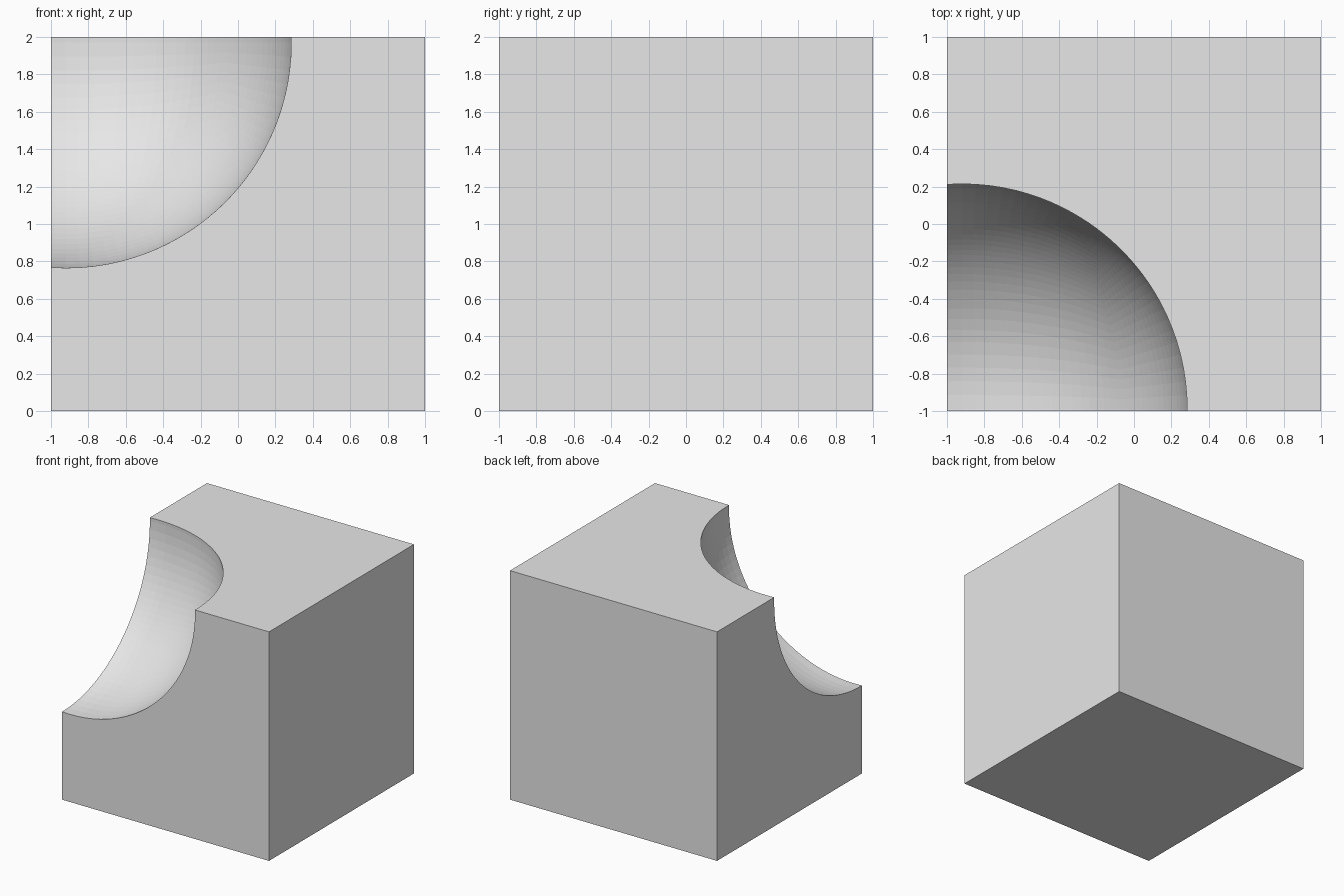
import bpy, bmesh
from mathutils import Vector

if "Cube" in bpy.data.objects:
    bpy.data.objects.remove(bpy.data.objects["Cube"])

CENTRE, RADIUS = Vector((-0.92, -0.99, 1.97)), 1.205

grey = bpy.data.materials.new("light_grey")
grey.diffuse_color = (0.8, 0.8, 0.8, 1)
grey.use_nodes = True
grey.node_tree.nodes["Principled BSDF"].inputs["Base Color"].default_value = grey.diffuse_color


def cube_object(name, size, location, cuts=0, radius=None):
    """Cube, optionally subdivided and rounded into a quad sphere."""
    bm = bmesh.new()
    bmesh.ops.create_cube(bm, size=size)
    if cuts:
        bmesh.ops.subdivide_edges(bm, edges=bm.edges[:], cuts=cuts, use_grid_fill=True)
    if radius:
        for v in bm.verts:
            v.co = v.co.normalized() * radius
    mesh = bpy.data.meshes.new(name)
    bm.to_mesh(mesh)
    bm.free()
    mesh.materials.append(grey)
    ob = bpy.data.objects.new(name, mesh)
    ob.location = location
    bpy.context.collection.objects.link(ob)
    return ob


# Solid block and the ball that scoops out its upper front left corner
block = cube_object("scooped_block", 2, (0, 0, 1))
ball = cube_object("ball_cutter", 2, CENTRE, cuts=31, radius=RADIUS)
ball.hide_render = True
ball.hide_set(True)

scoop = block.modifiers.new("scoop", 'BOOLEAN')
scoop.operation = 'DIFFERENCE'
scoop.solver = 'EXACT'
scoop.object = ball

# Apply the cut and remove the cutter
bpy.context.view_layer.objects.active = block
bpy.ops.object.modifier_apply(modifier=scoop.name)
bpy.data.objects.remove(ball)
